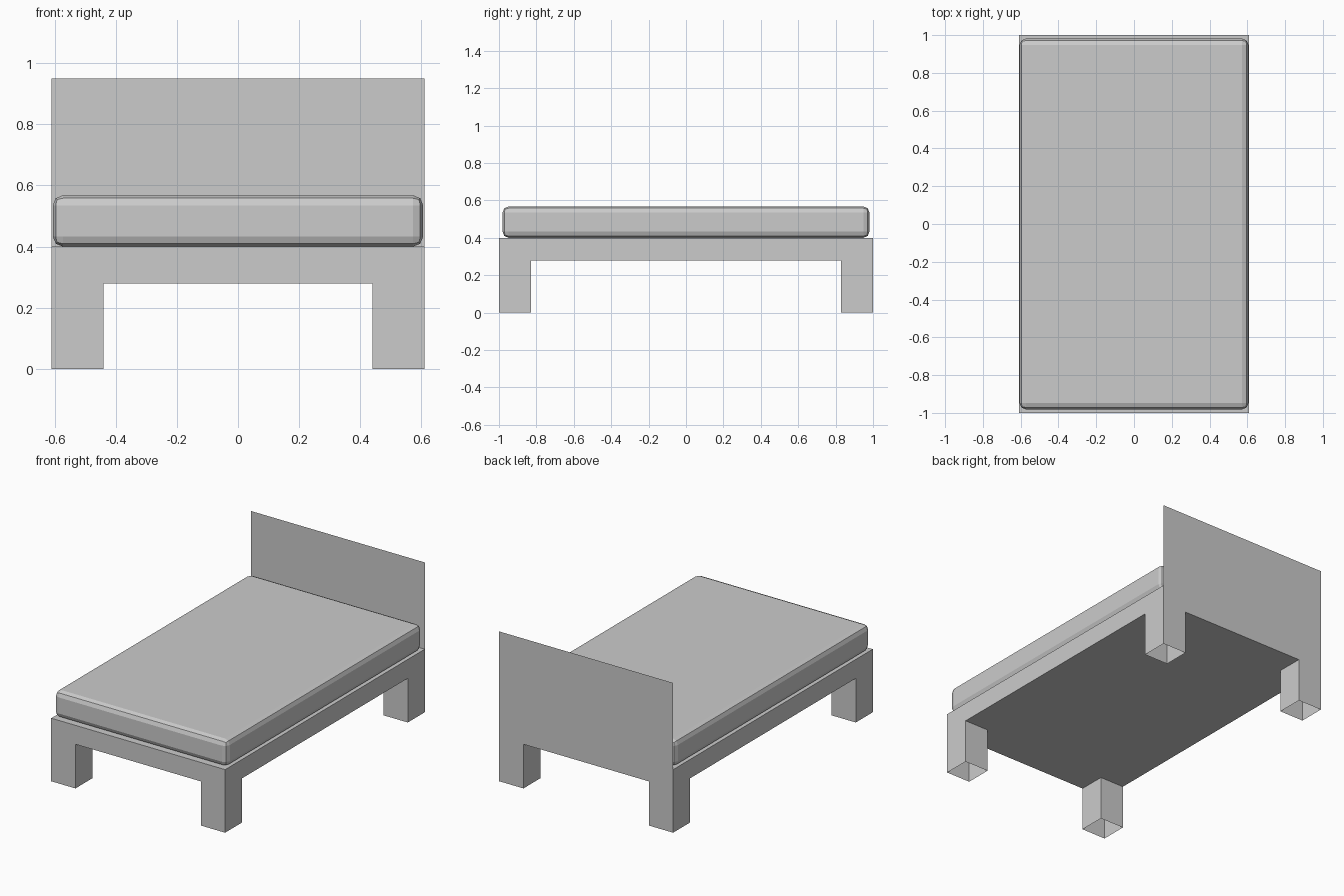
import bpy, bmesh

if "Cube" in bpy.data.objects:
    bpy.data.objects.remove(bpy.data.objects["Cube"])

HX, HY = 0.61, 1.0           # half size of the frame
LEG = 0.17                   # leg width
Z_UNDER, Z_TOP, Z_HEAD = 0.28, 0.40, 0.95

grey = bpy.data.materials.new("light_grey")
grey.diffuse_color = (0.6, 0.6, 0.6, 1)
grey.use_nodes = True
grey.node_tree.nodes["Principled BSDF"].inputs["Base Color"].default_value = grey.diffuse_color


def add_object(name, bm):
    mesh = bpy.data.meshes.new(name)
    bm.to_mesh(mesh)
    bm.free()
    mesh.materials.append(grey)
    obj = bpy.data.objects.new(name, mesh)
    bpy.context.collection.objects.link(obj)
    return obj


# Bed frame: a 3 x 3 underside, raised rim, top deck and four hollow legs
bm = bmesh.new()
xs = (-HX, -HX + LEG, HX - LEG, HX)
ys = (-HY, -HY + LEG, HY - LEG, HY)
grid = [[bm.verts.new((x, y, Z_UNDER)) for y in ys] for x in xs]
cells = {(i, j): bm.faces.new((grid[i][j], grid[i + 1][j],
                               grid[i + 1][j + 1], grid[i][j + 1]))
         for i in range(3) for j in range(3)}
corners = [cells[i, j] for i in (0, 2) for j in (0, 2)]

rim = [e for e in bm.edges if e.is_boundary]
geom = bmesh.ops.extrude_edge_only(bm, edges=rim)["geom"]
for v in geom:
    if isinstance(v, bmesh.types.BMVert):
        v.co.z = Z_TOP
bmesh.ops.contextual_create(
    bm, geom=[e for e in geom if isinstance(e, bmesh.types.BMEdge)])

geom = bmesh.ops.extrude_face_region(bm, geom=corners)["geom"]
for v in geom:
    if isinstance(v, bmesh.types.BMVert):
        v.co.z = 0
bmesh.ops.delete(bm, geom=[f for f in bm.faces if f.is_valid and f in corners],
                 context='FACES_ONLY')
bmesh.ops.recalc_face_normals(bm, faces=bm.faces[:])

# The legs are open underneath
bmesh.ops.delete(bm, geom=[f for f in bm.faces
                           if all(v.co.z < 0.001 for v in f.verts)],
                 context='FACES_ONLY')
add_object("bed_frame", bm)

# Headboard: a single thin sheet flush with the back of the frame
bm = bmesh.new()
bm.faces.new([bm.verts.new(p) for p in (
    (HX, HY, Z_TOP), (-HX, HY, Z_TOP), (-HX, HY, Z_HEAD), (HX, HY, Z_HEAD))])
add_object("headboard", bm)

# Mattress: a box with two-step rounded edges, flat shaded
bm = bmesh.new()
bmesh.ops.create_cube(bm, size=1)
for v in bm.verts:
    v.co.x *= 1.212
    v.co.y *= 1.962
    v.co.z = v.co.z * 0.168 + Z_TOP + 0.084
bmesh.ops.bevel(bm, geom=bm.edges[:], offset=0.033, segments=2,
                profile=0.5, affect='EDGES')
add_object("mattress", bm)
